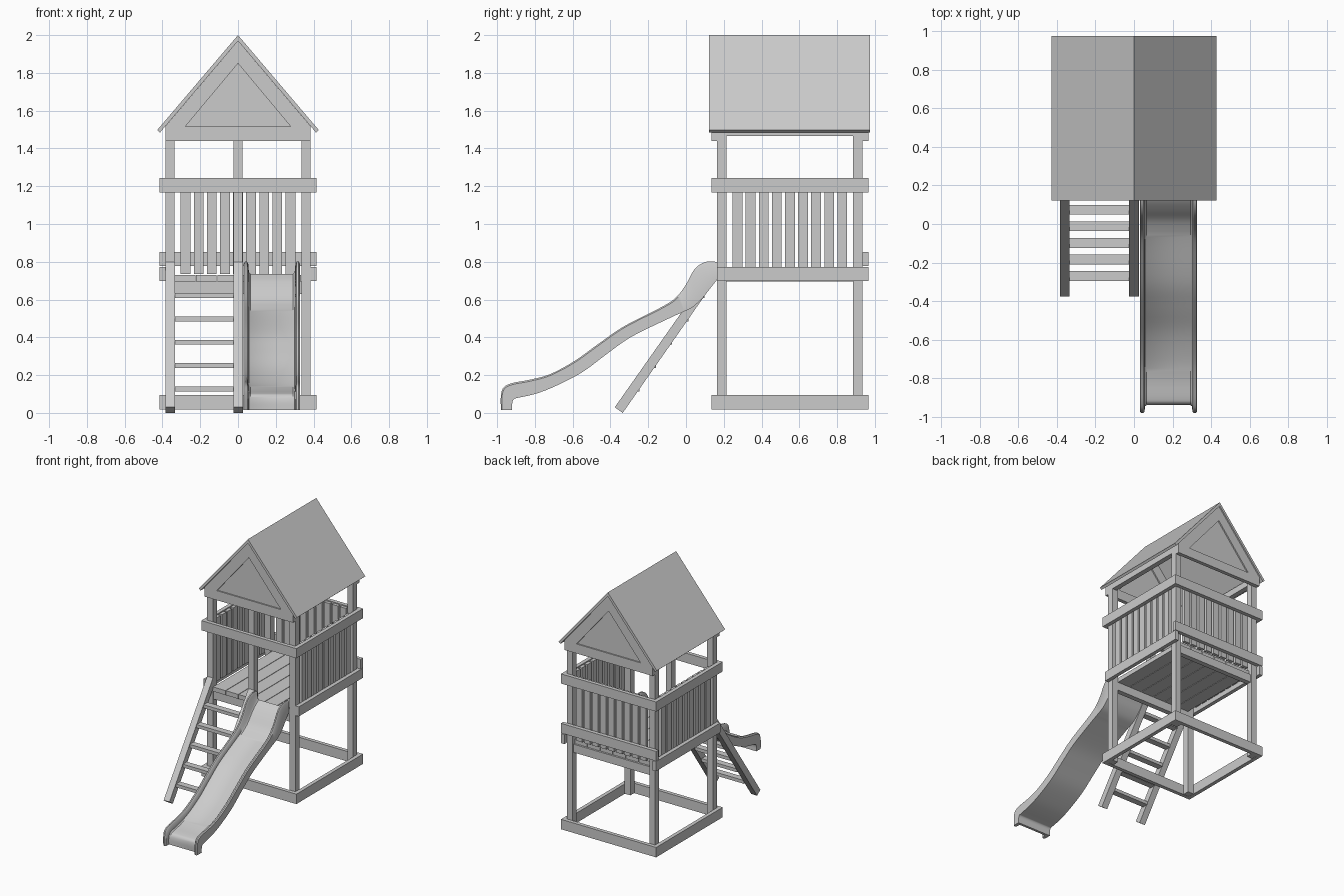
import bpy, bmesh
from mathutils import Vector

if "Cube" in bpy.data.objects:
    bpy.data.objects.remove(bpy.data.objects["Cube"])


def mesh_object(name, bm):
    bmesh.ops.recalc_face_normals(bm, faces=bm.faces)
    me = bpy.data.meshes.new(name)
    bm.to_mesh(me)
    bm.free()
    ob = bpy.data.objects.new(name, me)
    bpy.context.collection.objects.link(ob)
    return ob


def box(name, x0, x1, y0, y1, z0, z1):
    bm = bmesh.new()
    bmesh.ops.create_cube(bm, size=1)
    for v in bm.verts:
        v.co = ((x0 + x1) / 2 + v.co.x * (x1 - x0),
                (y0 + y1) / 2 + v.co.y * (y1 - y0),
                (z0 + z1) / 2 + v.co.z * (z1 - z0))
    return mesh_object(name, bm)


def prism(name, pts, a, b, axis):
    """Extrude a 2D outline (u, z) from a to b along axis 'x' or 'y'."""
    bm = bmesh.new()
    place = (lambda p, d: (d, p[0], p[1])) if axis == 'x' else (lambda p, d: (p[0], d, p[1]))
    r0 = [bm.verts.new(place(p, a)) for p in pts]
    r1 = [bm.verts.new(place(p, b)) for p in pts]
    bm.faces.new(r0)
    bm.faces.new(r1)
    for i in range(len(pts)):
        j = (i + 1) % len(pts)
        bm.faces.new((r0[i], r0[j], r1[j], r1[i]))
    return mesh_object(name, bm)


def smooth_path(pts, steps=5):
    """Catmull-Rom resampling of a 2D path."""
    p = [Vector(q) for q in pts]
    p = [2 * p[0] - p[1]] + p + [2 * p[-1] - p[-2]]
    out = []
    for i in range(1, len(p) - 2):
        a, b, c, d = p[i - 1:i + 3]
        for k in range(steps):
            t = k / steps
            out.append(0.5 * (2 * b + (c - a) * t + (2 * a - 5 * b + 4 * c - d) * t ** 2
                              + (3 * b - a - 3 * c + d) * t ** 3))
    return out + [p[-2]]


def span(s, a, b):
    return sorted((s * a, s * b))


YC = 0.55            # centre of the tower in y
XO, XR = 0.385, 0.415  # outer face of posts / of outside rails
PITCH = 0.0694

# Corner posts and the short centre post
for sx in (-1, 1):
    for sy in (-1, 1):
        y0, y1 = span(sy, 0.335, 0.385)
        box("corner_post", *span(sx, 0.335, XO), YC + y0, YC + y1, 0.02, 1.515)
box("front_centre_post", -0.025, 0.025, 0.165, 0.215, 0.69, 1.515)

# Front and back boards: base, top rail, gable beam, floor beam
for sy, side in ((-1, "front"), (1, "back")):
    y0, y1 = (YC + v for v in span(sy, XO, XR))
    box(side + "_base_beam", -XR, XR, y0, y1, 0.018, 0.096)
    box(side + "_top_rail", -XR, XR, y0, y1, 1.167, 1.243)
    box(side + "_gable_beam", -XO, XO, y0, y1, 1.44, 1.515)
    i0, i1 = (YC + v for v in span(sy, 0.335, 0.375))
    box(side + "_floor_beam", -0.335, 0.335, i0, i1, 0.63, 0.695)
    # Gable frame (one bar each side) and recessed panel
    for s in (-1, 1):
        prism(side + "_gable_trim", [(0, 1.969), (s * 0.386, 1.515), (s * 0.28, 1.515), (0, 1.85)],
              y0, y1, 'y')
    prism(side + "_gable_panel", [(-0.3, 1.515), (0.3, 1.515), (0, 1.87)], y0 + 0.01, y1 - 0.01, 'y')
box("back_lower_rail", -XR, XR, YC + XO, YC + XR, 0.777, 0.853)

# Side boards: base, top rail, lower rail, eave beam
for sx, side in ((-1, "left"), (1, "right")):
    x = span(sx, XO, XR)
    box(side + "_base_beam", *x, 0.165, 0.935, 0.018, 0.096)
    box(side + "_top_rail", *x, 0.165, 0.935, 1.167, 1.243)
    box(side + "_lower_rail", *x, 0.165, 0.965, 0.697, 0.773)
    box(side + "_eave_beam", *span(sx, 0.345, XO), 0.165, 0.935, 1.465, 1.515)
    # Side balusters
    for i in range(-4, 5):
        c = YC + i * PITCH
        box(side + "_baluster", *span(sx, 0.36, XO), c - 0.026, c + 0.026, 0.735, 1.235)
    # Roof sheet
    prism(side + "_roof_sheet", [(0, 2.0), (sx * 0.428, 1.497), (sx * 0.413, 1.484), (0, 1.969)],
          0.123, 0.975, 'y')

# Back balusters
for i in range(-4, 5):
    box("back_baluster", i * PITCH - 0.026, i * PITCH + 0.026, 0.91, 0.935, 0.735, 1.235)

# Floor boards running front to back
w = 0.67 / 6
for i in range(6):
    box("floor_board", -0.335 + i * w + 0.002, -0.335 + (i + 1) * w - 0.002, 0.165, 0.91, 0.695, 0.73)

# Ladder: two sloped rails and five rungs
for x0 in (-0.385, -0.025):
    prism("ladder_rail", [(-0.377, 0.03), (-0.335, 0.0), (0.165, 0.715), (0.165, 0.80)],
          x0, x0 + 0.051, 'x')
for i in range(5):
    y, z = -0.27 + 0.0858 * i, 0.127 + 0.1235 * i
    box("ladder_rung", -0.334, -0.025, y - 0.025, y + 0.025, z - 0.013, z + 0.013)

# Slide: trough section lofted between a lower and an upper side curve
upper = smooth_path([(.165, .80), (.10, .798), (.045, .76), (0, .68), (-.045, .62), (-.115, .568),
                     (-.325, .46), (-.46, .368), (-.59, .275), (-.72, .205), (-.83, .175),
                     (-.92, .158), (-.965, .135), (-.98, .09), (-.98, .015)])
lower = smooth_path([(.165, .705), (.125, .655), (.085, .605), (.035, .56), (-.02, .532), (-.08, .505),
                     (-.285, .405), (-.415, .315), (-.55, .215), (-.695, .14), (-.80, .10),
                     (-.89, .08), (-.912, .072), (-.92, .05), (-.92, .015)])
half = [(0.149, 0), (0.149, 0.9), (0.142, 1), (0.132, 1), (0.125, 0.9), (0.121, 0.42), (0.113, 0.33)]
section = half + [(-x, f) for x, f in reversed(half)]
bm = bmesh.new()
rings = [[bm.verts.new((0.179 + x, *lo.lerp(up, f))) for x, f in section]
         for lo, up in zip(lower, upper)]
n = len(section)
for a, b in zip(rings, rings[1:]):
    for i in range(n):
        j = (i + 1) % n
        bm.faces.new((a[i], a[j], b[j], b[i]))
bm.faces.new(rings[0])
bm.faces.new(rings[-1])
slide = mesh_object("slide", bm)
bpy.context.view_layer.objects.active = slide
slide.select_set(True)
bpy.ops.object.shade_smooth_by_angle(angle=0.7)
